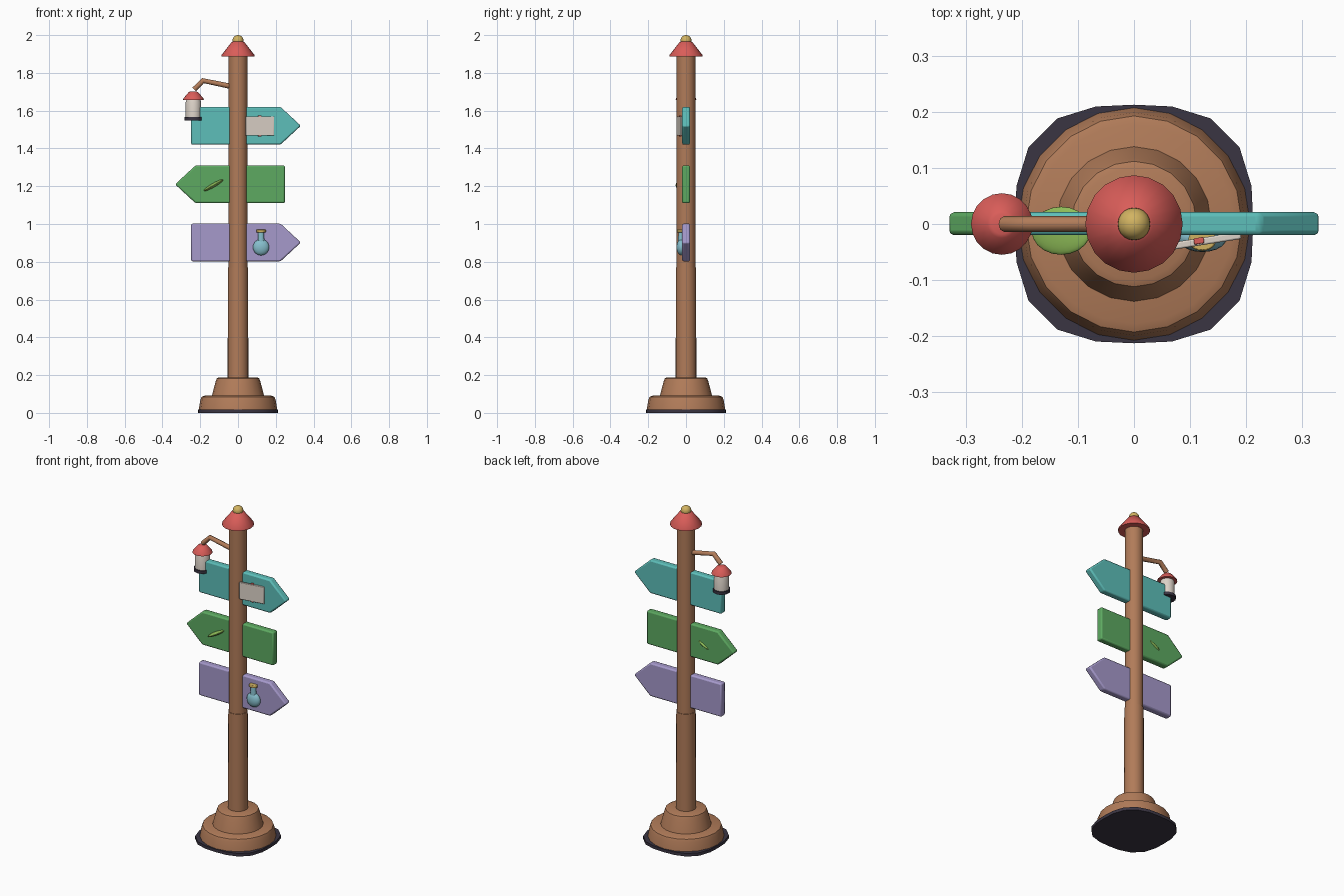
import bpy, bmesh, math
from mathutils import Vector

cube = bpy.data.objects.get("Cube")
if cube:
    bpy.data.objects.remove(cube, do_unlink=True)


def material(name, r, g, b):
    m = bpy.data.materials.new(name)
    m.use_nodes = True
    m.diffuse_color = (r, g, b, 1)
    bsdf = next(n for n in m.node_tree.nodes if n.type == 'BSDF_PRINCIPLED')
    bsdf.inputs["Base Color"].default_value = (r, g, b, 1)
    return m


wood = material("wood brown", 0.44, 0.20, 0.10)
red = material("roof red", 0.70, 0.11, 0.10)
gold = material("gold", 0.64, 0.45, 0.12)
teal = material("teal", 0.11, 0.52, 0.49)
green = material("sign green", 0.11, 0.40, 0.12)
purple = material("lavender", 0.38, 0.32, 0.60)
cream = material("cream", 0.72, 0.65, 0.58)
dark = material("dark slate", 0.042, 0.035, 0.055)
leaf_green = material("leaf green", 0.28, 0.52, 0.10)
glass = material("glass blue", 0.24, 0.52, 0.61)


def finish(name, bm, mat, loc=(0, 0, 0), bevel=0, rot=(0, 0, 0), scale=(1, 1, 1)):
    bmesh.ops.recalc_face_normals(bm, faces=bm.faces)
    mesh = bpy.data.meshes.new(name)
    bm.to_mesh(mesh)
    bm.free()
    mesh.materials.append(mat)
    ob = bpy.data.objects.new(name, mesh)
    bpy.context.collection.objects.link(ob)
    ob.location, ob.rotation_euler, ob.scale = loc, rot, scale
    if bevel:
        mod = ob.modifiers.new("Bevel", 'BEVEL')
        mod.width, mod.segments = bevel, 2
        mod.limit_method = 'ANGLE'
    bpy.ops.object.select_all(action='DESELECT')
    ob.select_set(True)
    bpy.context.view_layer.objects.active = ob
    bpy.ops.object.shade_smooth_by_angle(angle=math.radians(40))
    return ob


def lathe(name, profile, mat, loc=(0, 0, 0), sides=20, power=2, **kw):
    """Capped stack of rings; a power above 2 squares the outline."""
    bm = bmesh.new()
    rings = []
    for r, z in profile:
        ring = []
        for i in range(sides):
            a = math.tau * i / sides
            c, s = math.cos(a), math.sin(a)
            k = r / (abs(c) ** power + abs(s) ** power) ** (1 / power)
            ring.append(bm.verts.new((k * c, k * s, z)))
        rings.append(ring)
    for low, high in zip(rings, rings[1:]):
        for i in range(sides):
            j = (i + 1) % sides
            bm.faces.new((low[i], low[j], high[j], high[i]))
    bm.faces.new(rings[0][::-1])
    bm.faces.new(rings[-1])
    return finish(name, bm, mat, loc, **kw)


def ball(name, radii, mat, loc, rot=(0, 0, 0)):
    bm = bmesh.new()
    bmesh.ops.create_uvsphere(bm, u_segments=20, v_segments=12, radius=1)
    return finish(name, bm, mat, loc, rot=rot, scale=radii)


def box(name, size, mat, loc, bevel=0, rot=(0, 0, 0)):
    bm = bmesh.new()
    bmesh.ops.create_cube(bm, size=1)
    bmesh.ops.scale(bm, vec=size, verts=bm.verts)
    return finish(name, bm, mat, loc, bevel, rot)


def arrow_sign(name, z, side, mat):
    """Bevelled arrow board pointing along side * x."""
    bm = bmesh.new()
    outline = [(-0.248, -0.1), (0.225, -0.1), (0.333, 0), (0.225, 0.1), (-0.248, 0.1)]
    face = bm.faces.new([bm.verts.new((side * x, -0.02, h)) for x, h in outline])
    out = bmesh.ops.extrude_face_region(bm, geom=[face])
    moved = [v for v in out["geom"] if isinstance(v, bmesh.types.BMVert)]
    bmesh.ops.translate(bm, vec=(0, 0.041, 0), verts=moved)
    return finish(name, bm, mat, (0, 0, z), 0.008)


# Stepped foot
lathe("ground_pad", [(0.213, 0), (0.213, 0.018)], dark, power=2.8)
lathe("lower_base", [(0.208, 0.016), (0.199, 0.07), (0.193, 0.085), (0.178, 0.091)], wood)
lathe("upper_base", [(0.139, 0.088), (0.118, 0.168), (0.112, 0.183), (0.10, 0.188)], wood)

# Post with a slightly thicker lower length
lathe("post", [(0.05, 0.7), (0.05, 1.9)], wood)
lathe("lower_post", [(0.055, 0.18), (0.053, 0.77)], wood)

# Roof cap and finial
lathe("roof_cap", [(0.087, 1.887), (0.087, 1.895), (0.034, 1.963), (0.02, 1.968)], red)
ball("finial", (0.029, 0.029, 0.029), gold, (0, 0, 1.971))

# Direction boards
arrow_sign("top_sign", 1.52, 1, teal)
arrow_sign("middle_sign", 1.21, -1, green)
arrow_sign("bottom_sign", 0.902, 1, purple)

# Bent lamp arm
curve = bpy.data.curves.new("lamp_arm", 'CURVE')
curve.dimensions = '3D'
curve.bevel_depth, curve.bevel_resolution = 0.014, 2
curve.use_fill_caps = True
points = [(-0.03, 0, 1.727), (-0.185, 0, 1.759), (-0.232, 0, 1.712)]
spline = curve.splines.new('POLY')
spline.points.add(len(points) - 1)
for p, co in zip(spline.points, points):
    p.co = (*co, 1)
curve.materials.append(wood)
bpy.context.collection.objects.link(bpy.data.objects.new("lamp_arm", curve))

# Hanging lantern
lamp = (-0.236, 0, 0)
lathe("lantern_roof", [(0.055, 1.657), (0.053, 1.665), (0.025, 1.698), (0.018, 1.701)], red, lamp)
lathe("lantern_glass", [(0.041, 1.56), (0.041, 1.645), (0.035, 1.662)], cream, lamp)
lathe("lantern_base", [(0.047, 1.548), (0.047, 1.566)], dark, lamp)

# Letter with a red band on the top board
turn = (0, 0, math.radians(9))
box("letter", (0.152, 0.013, 0.102), cream, (0.116, -0.032, 1.519), 0.003, turn)
box("letter_band", (0.018, 0.011, 0.112), red, (0.116, -0.030, 1.519), 0.002, turn)

# Leaf set through the middle board
ball("leaf", (0.061, 0.043, 0.011), leaf_green, (-0.13, -0.012, 1.205), (0, math.radians(-30), 0))

# Potion flask on the bottom board
ball("flask_body", (0.043, 0.024, 0.043), glass, (0.122, -0.026, 0.877))
flat = (1, 0.8, 1)
lathe("flask_neck", [(0.018, 0.905), (0.015, 0.958)], glass, (0.122, -0.028, 0), scale=flat)
lathe("flask_stopper", [(0.025, 0.955), (0.025, 0.970)], gold, (0.122, -0.028, 0), scale=flat, bevel=0.003)
